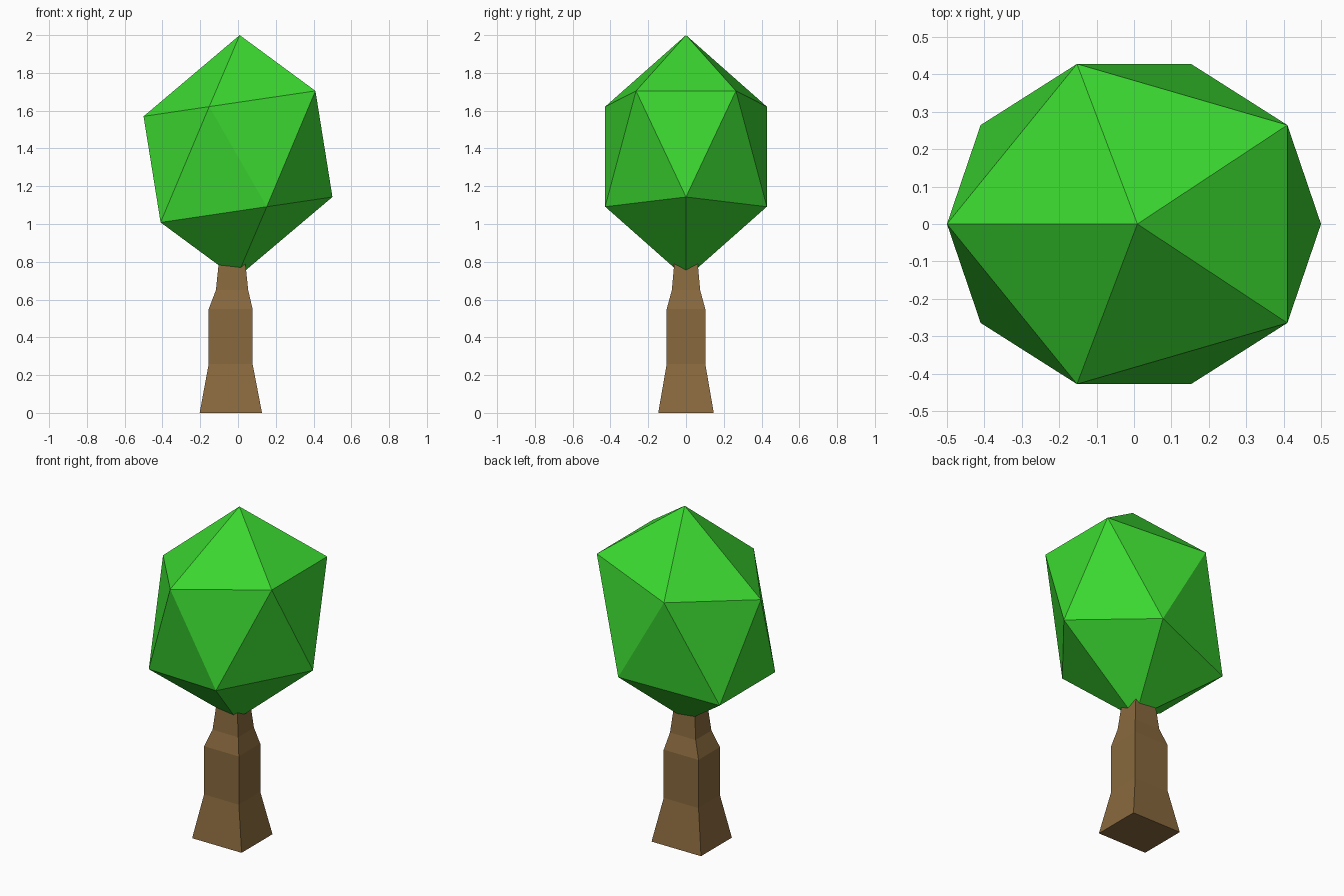
import bpy, bmesh
from math import sin, cos, pi

if "Cube" in bpy.data.objects:
    bpy.data.objects.remove(bpy.data.objects["Cube"])


def material(name, rgb):
    m = bpy.data.materials.new(name)
    m.diffuse_color = (*rgb, 1)
    m.use_nodes = True
    m.node_tree.nodes["Principled BSDF"].inputs["Base Color"].default_value = m.diffuse_color
    return m


def finish(bm, name, mat):
    bmesh.ops.recalc_face_normals(bm, faces=bm.faces)
    me = bpy.data.meshes.new(name)
    bm.to_mesh(me)
    bm.free()
    me.materials.append(mat)
    ob = bpy.data.objects.new(name, me)
    bpy.context.collection.objects.link(ob)
    return ob


# Trunk: rectangular sections (z, x min, x max, half depth), top hidden in the foliage
sections = [(0, -0.203, 0.127, 0.147), (0.26, -0.155, 0.077, 0.102),
            (0.55, -0.155, 0.077, 0.102), (0.65, -0.117, 0.054, 0.075),
            (0.86, -0.095, 0.032, 0.056)]
bm = bmesh.new()
rings = [[bm.verts.new(p) for p in ((a, -d, z), (b, -d, z), (b, d, z), (a, d, z))]
         for z, a, b, d in sections]
for lo, hi in zip(rings, rings[1:]):
    for i in range(4):
        j = (i + 1) % 4
        bm.faces.new((lo[i], lo[j], hi[j], hi[i]))
bm.faces.new(rings[0][::-1])
bm.faces.new(rings[-1])
finish(bm, "trunk", material("bark", (0.25, 0.141, 0.048)))

# Foliage: stretched icosahedron, its two rings tilted along x
bm = bmesh.new()
bm.verts.new((0.009, 0, 2.0))
bm.verts.new((-0.009, 0, 0.713))
for z, start, shift in ((1.644, pi, 0.003), (1.069, 0, -0.003)):
    for k in range(5):
        a = start + k * 2 * pi / 5
        x = 0.503 * cos(a) + shift
        bm.verts.new((x, 0.45 * sin(a), z + 0.148 * x))
bmesh.ops.convex_hull(bm, input=bm.verts)
finish(bm, "foliage", material("leaves", (0.044, 0.687, 0.03)))
